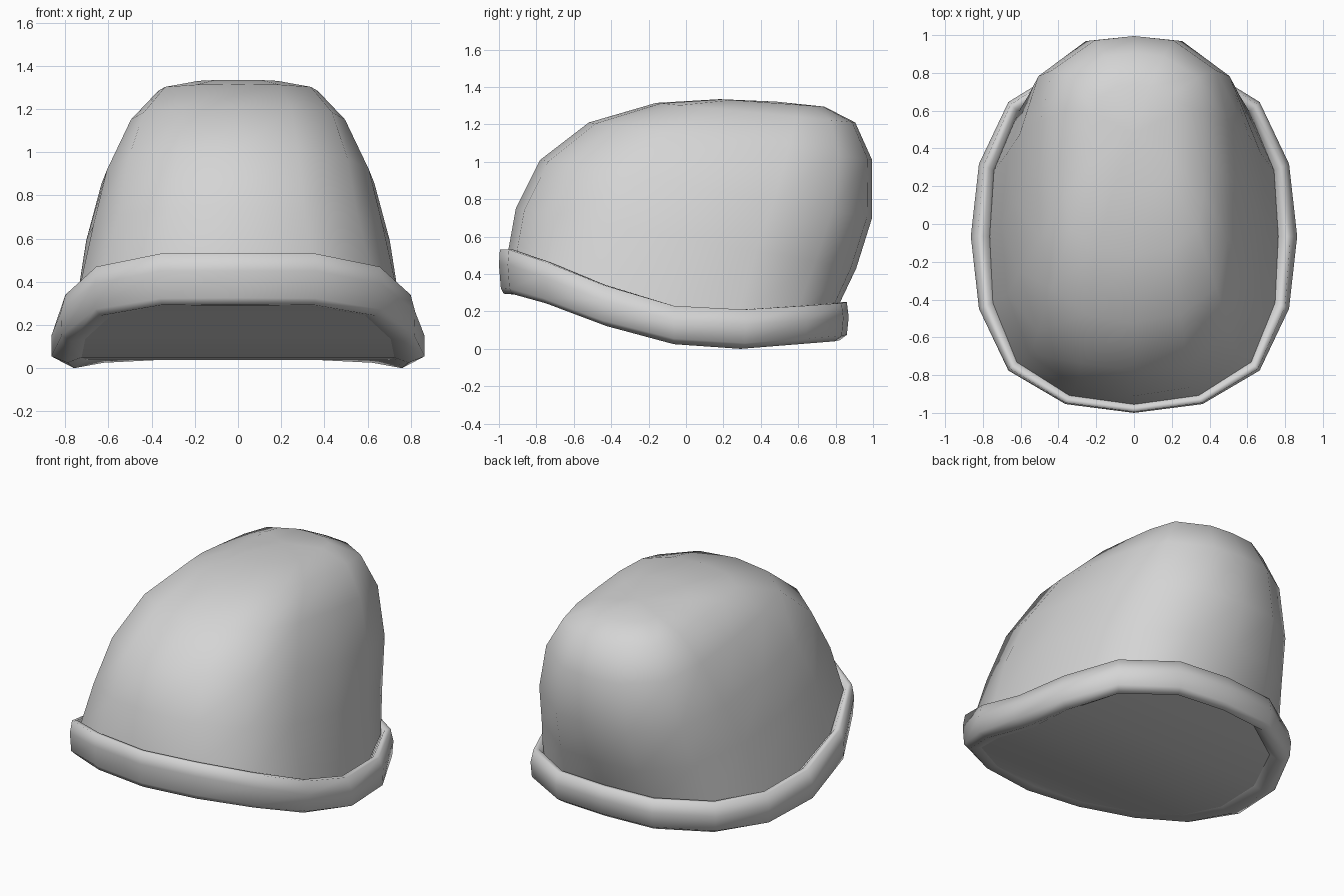
import bpy, bmesh, math

cube = bpy.data.objects.get("Cube")
if cube:
    bpy.data.objects.remove(cube, do_unlink=True)

# One grey felt colour
felt = bpy.data.materials.new("grey_felt")
felt.use_nodes = True
GREY = (0.66, 0.66, 0.66, 1.0)
felt.diffuse_color = GREY
felt.node_tree.nodes["Principled BSDF"].inputs["Base Color"].default_value = GREY

# Half outline of a unit oval, front to back (x, y), and a boxier set of x
HALF = [(0, -1), (.42, -.95), (.77, -.76), (.95, -.41), (1, 0),
        (.95, .41), (.77, .76), (.40, .97), (0, 1)]
BOXY = [0, .54, .93, 1, 1, 1, .93, .42, 0]
# Heights of the wavy brim along the half outline
BRIM_TOP = [.53, .53, .47, .34, .23, .21, .23, .245, .25]
BRIM_LOW = [.295, .293, .243, .122, .025, 0, .025, .04, .045]
RX, RY, CY = .864, .935, -.065


def full_ring(half):
    """Close a front-to-back half ring by mirroring its inner points."""
    return half + [(-x, y, z) for x, y, z in half[-2:0:-1]]


def brim_ring(inset_front, inset_side, inset_back, heights, lift=0, tilt=0):
    """Ring of the brim, inset by direction and lifted off given heights."""
    half = []
    for (u, v), z in zip(HALF, heights):
        end = inset_front if v < 0 else inset_back
        k = inset_side + (end - inset_side) * abs(v)
        half.append(((RX - k) * u, CY + (RY - k) * v, z + lift + tilt * v))
    return full_ring(half)


def crown_ring(front, back, width, square):
    """Tilted oval from front (y, z) to back (y, z), partly squared off."""
    half = []
    for (u, v), box in zip(HALF, BOXY):
        t = (v + 1) / 2
        half.append((width * (u + (box - u) * square),
                     front[0] + (back[0] - front[0]) * t,
                     front[1] + (back[1] - front[1]) * t))
    return full_ring(half)


def loft(name, rings, tip=None):
    """Skin consecutive rings into a smooth shell, closed by a fan to tip."""
    bm = bmesh.new()
    loops = [[bm.verts.new(p) for p in r] for r in rings]
    n = len(loops[0])
    for a, b in zip(loops, loops[1:]):
        for i in range(n):
            j = (i + 1) % n
            bm.faces.new((a[i], a[j], b[j], b[i]))
    if tip:
        top = bm.verts.new(tip)
        for i in range(n):
            bm.faces.new((loops[-1][i], loops[-1][(i + 1) % n], top))
    finish(name, bm, 180)


def finish(name, bm, angle):
    mesh = bpy.data.meshes.new(name)
    bm.to_mesh(mesh)
    bm.free()
    mesh.materials.append(felt)
    obj = bpy.data.objects.new(name, mesh)
    bpy.context.collection.objects.link(obj)
    bpy.ops.object.select_all(action='DESELECT')
    obj.select_set(True)
    bpy.context.view_layer.objects.active = obj
    bpy.ops.object.shade_smooth_by_angle(angle=math.radians(angle))


# Crown: leaning dome that overhangs at the back
loft("crown", [
    brim_ring(.045, .10, .06, BRIM_TOP, -.03),
    crown_ring((-.91, .75), (.91, .43), .703, .1),
    crown_ring((-.78, 1.01), (.995, .70), .632, .2),
    crown_ring((-.52, 1.21), (.995, 1.01), .507, .55),
    crown_ring((-.16, 1.315), (.905, 1.21), .372, .85),
    crown_ring((.18, 1.335), (.74, 1.295), .2, .9),
], tip=(0, .48, 1.322))

# Brim: rolled band around the foot of the crown
bottom = brim_ring(.025, .075, .05, BRIM_LOW)
inner = brim_ring(.09, .14, .11, BRIM_LOW, .025, .03)
loft("brim", [
    inner,
    bottom,
    brim_ring(.01, 0, .01, BRIM_LOW, .03),
    brim_ring(0, 0, 0, BRIM_TOP, -.08),
    brim_ring(.005, .035, .01, BRIM_TOP),
    brim_ring(.03, .07, .04, BRIM_TOP),
    brim_ring(.05, .10, .06, BRIM_TOP, -.04),
])

# Underside: strips spanning the inner brim from left to right
bm = bmesh.new()
v = [bm.verts.new(p) for p in inner]
n = len(v)
for i in range(8):
    bm.faces.new(list(dict.fromkeys((v[i], v[-i % n], v[-(i + 1) % n], v[i + 1]))))
bm.normal_update()
if sum(f.normal.z for f in bm.faces) > 0:
    bmesh.ops.reverse_faces(bm, faces=bm.faces)
finish("underside", bm, 60)
